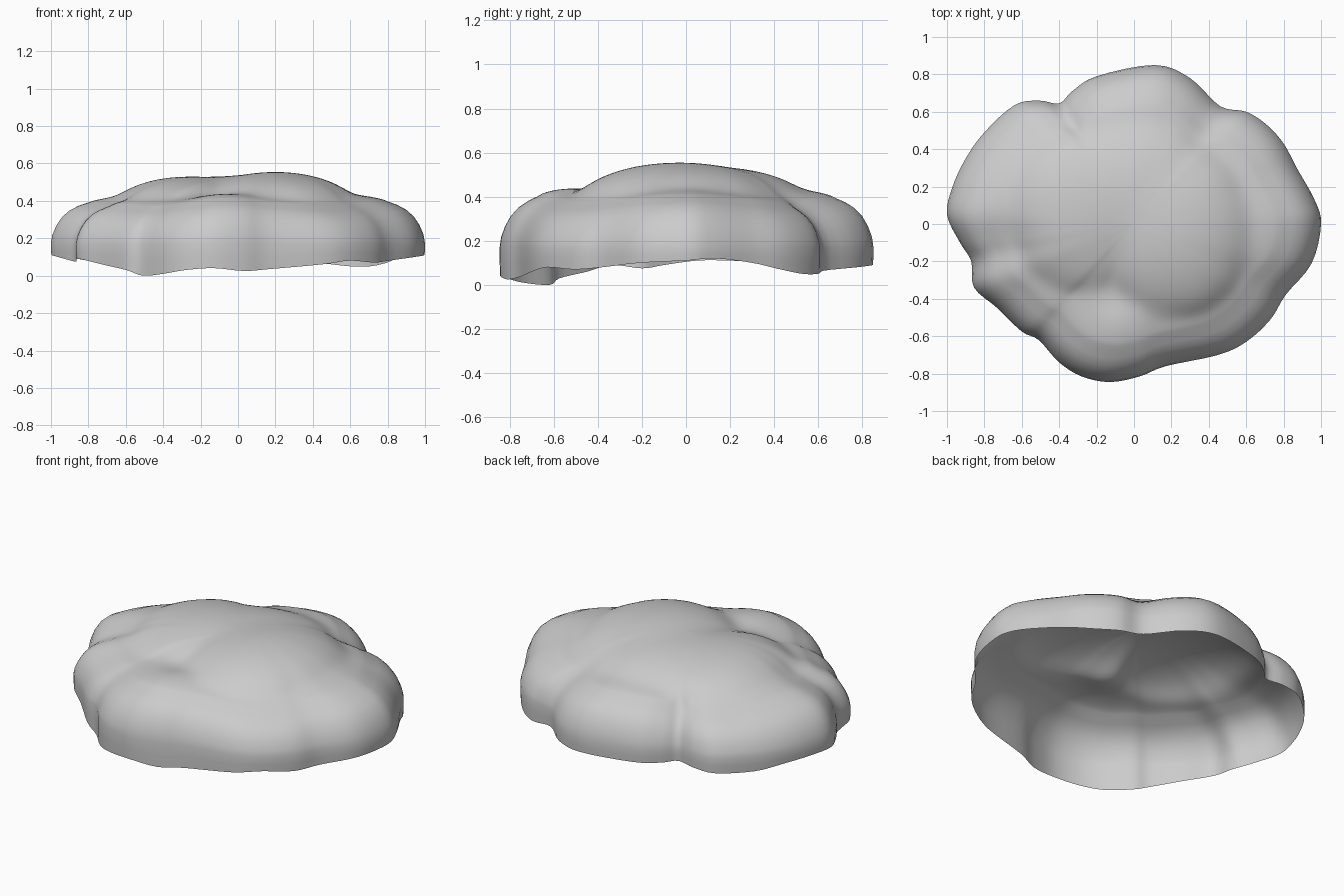
import bpy, bmesh, math

if "Cube" in bpy.data.objects:
    bpy.data.objects.remove(bpy.data.objects["Cube"])

# plan outline of the lumpy canopy, counter-clockwise: x, y, height of the open rim
OUTLINE = [
    (1.00, 0.00, .11), (.965, .13, .12), (.87, .30, .10), (.80, .43, .07), (.71, .53, .05),
    (.60, .60, .05), (.46, .63, .065), (.30, .78, .08), (.11, .85, .09), (-.20, .79, .09),
    (-.33, .71, .09), (-.40, .645, .095), (-.51, .66, .09), (-.64, .635, .08), (-.80, .49, .08),
    (-.90, .35, .10), (-.97, .20, .11), (-1.0, .05, .11), (-.93, -.10, .09), (-.87, -.20, .075),
    (-.855, -.34, .09), (-.73, -.45, .06), (-.60, -.575, .03), (-.51, -.62, .0), (-.40, -.74, .01),
    (-.28, -.815, .03), (-.13, -.845, .04), (.03, -.815, .025), (.17, -.76, .035), (.45, -.70, .06),
    (.60, -.63, .08), (.73, -.51, .07), (.81, -.38, .08), (.95, -.21, .10),
]
# wall and shoulder section: fraction of the outline radius, height
SHOULDER = [(1.0, .17), (.992, .22), (.97, .28), (.94, .325), (.90, .36), (.85, .388),
            (.80, .405), (.70, .425), (.60, .435), (-1, .45)]
# upper lumps: centre x, y, radius x, radius y, top height
DOMES = [(.20, -.03, .44, .48, .555), (-.26, .06, .42, .44, .53), (.02, .12, .48, .44, .535)]
# soft bumps and dents: x, y, spread, height
DENTS = [(-.70, -.10, .14, -.03), (-.12, -.40, .07, -.012), (-.38, .56, .08, -.02),
         (.42, .55, .08, -.015), (-.12, -.60, .13, .012)]


def spline(p0, p1, p2, p3, t):
    return .5 * (2 * p1 + (p2 - p0) * t + (2 * p0 - 5 * p1 + 4 * p2 - p3) * t * t
                 + (3 * p1 - p0 - 3 * p2 + p3) * t ** 3)


def section(s):
    for (s1, z1), (s0, z0) in zip(SHOULDER, SHOULDER[1:]):
        if s >= s0:
            return z0 + (z1 - z0) * (s - s0) / (s1 - s0)


def height(x, y, s):
    # the shoulder is broader on the diagonals
    width = 1 + .8 * math.sin(2 * math.atan2(y, x)) ** 2
    z = section(1 - (1 - s) / width)
    for cx, cy, rx, ry, top in DOMES:
        d = ((x - cx) / rx) ** 2 + ((y - cy) / ry) ** 2
        if d < 1:
            dome = .38 + (top - .38) * (1 - d) ** .6
            k = .025
            h = max(0, k - abs(z - dome)) / k
            z = max(z, dome) + h * h * k / 4
    for cx, cy, w, amount in DENTS:
        z += amount * math.exp(-((x - cx) ** 2 + (y - cy) ** 2) / (w * w))
    return z


# smooth rim loop through the outline
rim = []
n, sub = len(OUTLINE), 4
for i in range(n):
    pts = [OUTLINE[(i + k) % n] for k in (-1, 0, 1, 2)]
    for j in range(sub):
        rim.append([spline(*[p[a] for p in pts], j / sub) for a in range(3)])
low = min(p[2] for p in rim)

# canopy shell: rings from the open rim up to the crown
bm = bmesh.new()
fractions = [s for s, z in SHOULDER[:7]] + [.80 - .025 * i for i in range(1, 32)]
rings = [[bm.verts.new((x * .997, y * .997, z - low)) for x, y, z in rim]]
rings.append([bm.verts.new((x, y, (z + .17) / 2)) for x, y, z in rim])
for s in fractions:
    rings.append([bm.verts.new((x * s, y * s, height(x * s, y * s, s))) for x, y, z in rim])
count = len(rim)
for a, b in zip(rings, rings[1:]):
    for i in range(count):
        j = (i + 1) % count
        bm.faces.new((a[i], a[j], b[j], b[i]))
crown = bm.verts.new((0, 0, height(0, 0, 0)))
for i in range(count):
    bm.faces.new((rings[-1][i], rings[-1][(i + 1) % count], crown))

# soften the creases between lumps, keeping the rim fixed
inner = [v for v in bm.verts if not v.is_boundary and v.co.z > .25]
for _ in range(8):
    bmesh.ops.smooth_vert(bm, verts=inner, factor=.4, use_axis_z=True)

mesh = bpy.data.meshes.new("foliage_canopy")
bm.to_mesh(mesh)
bm.free()
mesh.shade_smooth()
canopy = bpy.data.objects.new("foliage_canopy", mesh)
bpy.context.collection.objects.link(canopy)
